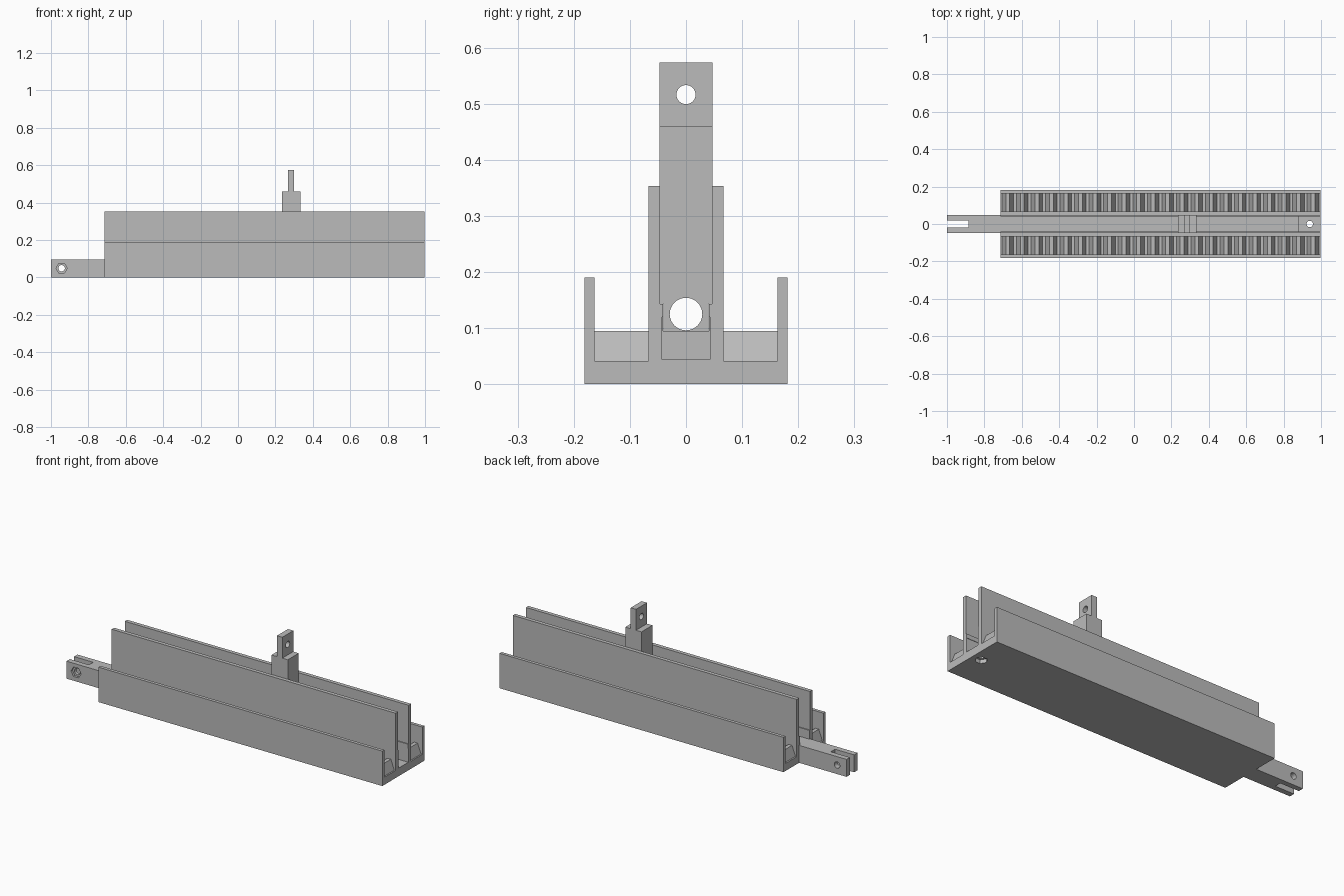
import bpy, bmesh, math
from mathutils import Matrix

if "Cube" in bpy.data.objects:
    bpy.data.objects.remove(bpy.data.objects["Cube"])

grey = bpy.data.materials.new("plain grey")
grey.use_nodes = True
grey.diffuse_color = (0.5, 0.5, 0.5, 1)
grey.node_tree.nodes["Principled BSDF"].inputs["Base Color"].default_value = (0.5, 0.5, 0.5, 1)


def finish(name, bm):
    bmesh.ops.recalc_face_normals(bm, faces=bm.faces)
    mesh = bpy.data.meshes.new(name)
    bm.to_mesh(mesh)
    bm.free()
    mesh.materials.append(grey)
    obj = bpy.data.objects.new(name, mesh)
    bpy.context.collection.objects.link(obj)
    return obj


def prism(bm, points, depth):
    """Extrude a closed outline of 3D points along a vector."""
    face = bm.faces.new([bm.verts.new(p) for p in points])
    out = bmesh.ops.extrude_face_region(bm, geom=[face])
    verts = [g for g in out["geom"] if isinstance(g, bmesh.types.BMVert)]
    bmesh.ops.translate(bm, verts=verts, vec=depth)


def box(name, x, y, z):
    bm = bmesh.new()
    prism(bm, [(x[0], y[0], z[0]), (x[1], y[0], z[0]), (x[1], y[1], z[0]), (x[0], y[1], z[0])],
          (0, 0, z[1] - z[0]))
    return finish(name, bm)


def rod(name, radius, length, centre, axis, sides=32):
    bm = bmesh.new()
    turn = {"X": Matrix.Rotation(math.pi / 2, 4, "Y"),
            "Y": Matrix.Rotation(math.pi / 2, 4, "X"), "Z": Matrix()}[axis]
    spin = Matrix.Rotation(math.pi / 2, 4, "Z")
    bmesh.ops.create_cone(bm, cap_ends=True, segments=sides, radius1=radius, radius2=radius,
                          depth=length, matrix=Matrix.Translation(centre) @ turn @ spin)
    return finish(name, bm)


def cut(obj, *cutters):
    bpy.context.view_layer.objects.active = obj
    for cutter in cutters:
        cutter.hide_render = True
        mod = obj.modifiers.new("cut", "BOOLEAN")
        mod.operation, mod.solver, mod.object = "DIFFERENCE", "EXACT", cutter
        bpy.ops.object.modifier_apply(modifier=mod.name)
        bpy.data.objects.remove(cutter)


LEFT, RIGHT = -0.714, 0.996
FLOOR, DECK = 0.041, 0.095
WALL_IN, WALL_OUT, SIDE_IN, SIDE_OUT = 0.046, 0.067, 0.163, 0.181

# Channelled housing, one cross-section mirrored and swept along its length
half = [(SIDE_OUT, 0), (SIDE_OUT, 0.19), (SIDE_IN, 0.19), (SIDE_IN, FLOOR), (WALL_OUT, FLOOR),
        (WALL_OUT, 0.353), (WALL_IN, 0.353), (WALL_IN, 0.143), (0.041, 0.143), (0.041, DECK)]
outline = half + [(-y, z) for y, z in reversed(half)]
bm = bmesh.new()
prism(bm, [(LEFT, y, z) for y, z in outline], (RIGHT - LEFT, 0, 0))
housing = finish("channel_housing", bm)
cut(housing,
    box("end_pocket", (0.88, 1.1), (-0.043, 0.043), (0.044, 0.12)),
    rod("end_screw_hole", 0.017, 0.2, (0.94, 0, 0), "Z"),
    rod("end_nut_recess", 0.031, 0.04, (0.94, 0, 0), "Z", 6))

# Forked mounting tab
tab = box("forked_tab", (-1, LEFT), (-0.047, 0.047), (0, DECK))
cut(tab,
    box("fork_slot", (-1.1, -0.885), (-0.018, 0.018), (-0.1, 0.2)),
    rod("pivot_hole", 0.017, 0.3, (-0.943, 0, 0.049), "Y"),
    rod("pivot_nut_recess", 0.03, 0.03, (-0.943, -0.05, 0.049), "Y", 6))

# Toothed racks in both side channels
TEETH = 22
pitch = (RIGHT - LEFT) / TEETH
foot, crest = pitch * 0.40, pitch * 0.135
for name, y in (("front_rack", -SIDE_IN), ("back_rack", WALL_OUT)):
    bm = bmesh.new()
    for i in range(TEETH):
        x = LEFT + (i + 0.5) * pitch
        prism(bm, [(x - foot, y, FLOOR), (x + foot, y, FLOOR), (x + crest, y, DECK),
                   (x - crest, y, DECK)], (0, SIDE_IN - WALL_OUT, 0))
    finish(name, bm)

# Sliding post: narrow foot, wide body and drilled upper lug
bm = bmesh.new()
post_outline = [(0.04, 0.092), (0.04, 0.143), (0.047, 0.143), (0.047, 0.459)]
prism(bm, [(0.235, y, z) for y, z in post_outline + [(-y, z) for y, z in reversed(post_outline)]],
      (0.098, 0, 0))
post = finish("slider_post", bm)
cut(post, rod("lead_screw_hole", 0.029, 0.4, (0.284, 0, 0.125), "X"))

lug = box("slider_lug", (0.268, 0.3), (-0.047, 0.047), (0.459, 0.573))
cut(lug, rod("lug_hole", 0.017, 0.2, (0.284, 0, 0.516), "X"))
